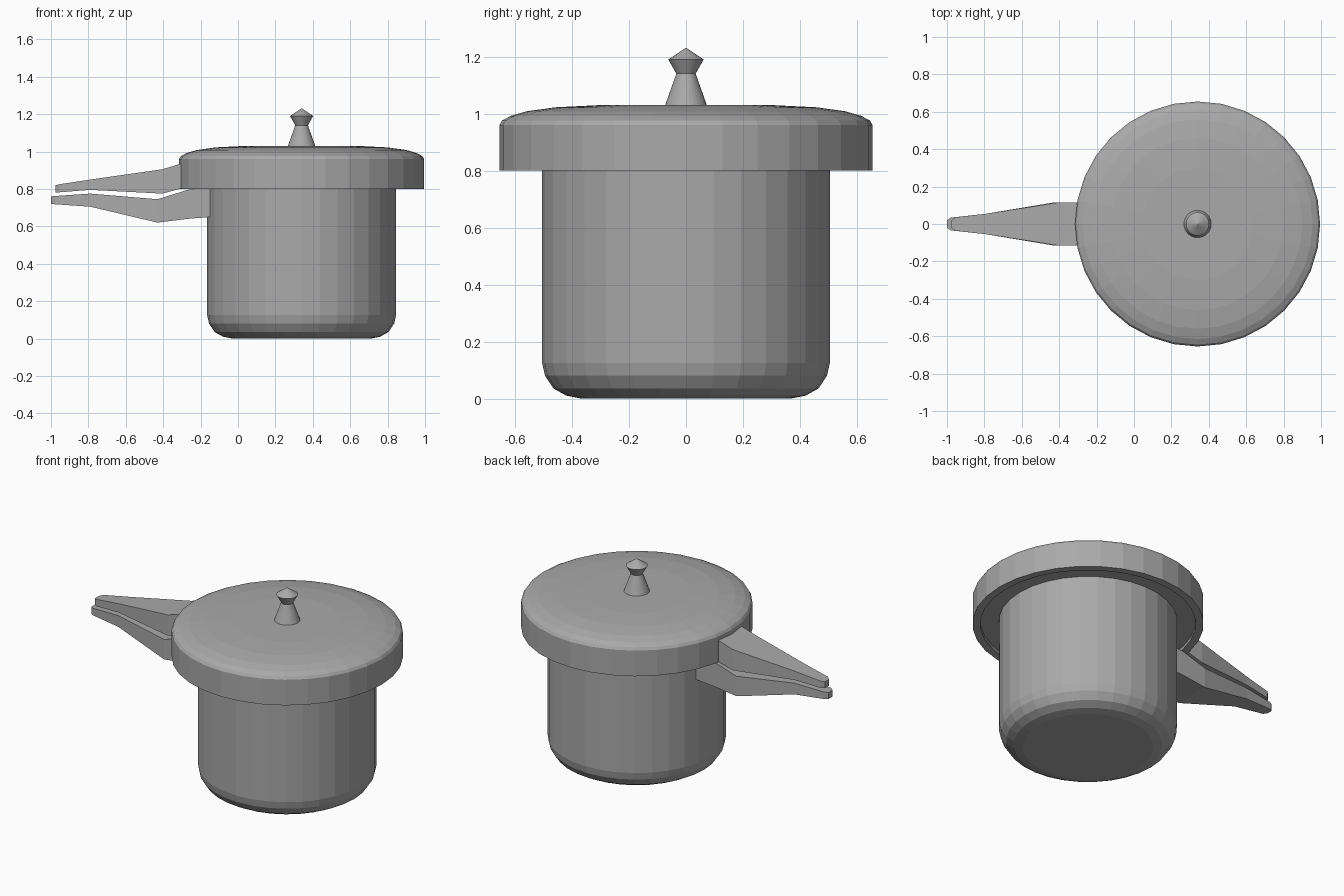
import bpy, bmesh
from math import sin, cos, pi

cube = bpy.data.objects.get("Cube")
if cube:
    bpy.data.objects.remove(cube)

AXIS_X = 0.34   # centre line of the pot
SIDES = 32

metal = bpy.data.materials.new("brushed grey metal")
metal.use_nodes = True
GREY = (0.40, 0.40, 0.40, 1)
metal.diffuse_color = GREY
metal.node_tree.nodes["Principled BSDF"].inputs["Base Color"].default_value = GREY


def finish(name, bm):
    bmesh.ops.recalc_face_normals(bm, faces=bm.faces)
    mesh = bpy.data.meshes.new(name)
    bm.to_mesh(mesh)
    bm.free()
    mesh.materials.append(metal)
    obj = bpy.data.objects.new(name, mesh)
    bpy.context.collection.objects.link(obj)
    return obj


def bridge(bm, rings):
    """Skin consecutive closed rings with quads and cap both ends."""
    for a, b in zip(rings, rings[1:]):
        n = len(a)
        for i in range(n):
            j = (i + 1) % n
            bm.faces.new((a[i], a[j], b[j], b[i]))
    bm.faces.new(rings[0])
    bm.faces.new(rings[-1])


def turned(name, profile):
    """Solid of revolution around the pot axis from (radius, z) points."""
    bm = bmesh.new()
    turns = [2 * pi * i / SIDES for i in range(SIDES)]
    rings = [[bm.verts.new((AXIS_X + r * cos(t), r * sin(t), z)) for t in turns]
             for r, z in profile]
    bridge(bm, rings)
    return finish(name, bm)


def handle(name, stations):
    """Tapered bar from (x, bottom, top, half width) stations."""
    bm = bmesh.new()
    rings = [[bm.verts.new((x, y, z)) for y, z in
              ((-w, low), (w, low), (w, high), (-w, high))]
             for x, low, high, w in stations]
    bridge(bm, rings)
    return finish(name, bm)


# Pot with a rounded base, its top tucked inside the lid
turned("pot_body", [(0.37, 0), (0.42, 0.01), (0.465, 0.035), (0.495, 0.08),
                    (0.505, 0.125), (0.505, 0.85)])

# Lid: recessed underside, hanging rim, straight wall and shallow dome
turned("lid", [(0.45, 0.82), (0.61, 0.82), (0.61, 0.80), (0.655, 0.80),
               (0.655, 0.96), (0.645, 0.976), (0.615, 0.992), (0.56, 1.008),
               (0.46, 1.022), (0.30, 1.03)])

# Pressure weight on the lid
turned("pressure_weight", [(0.073, 1.02), (0.073, 1.03), (0.034, 1.14),
                           (0.062, 1.19), (0.002, 1.23)])

# Paired handles, narrowing to chamfered tips
handle("lid_handle", [(-0.975, 0.78, 0.82, 0.02), (-0.955, 0.782, 0.825, 0.036),
                      (-0.79, 0.795, 0.85, 0.055), (-0.405, 0.775, 0.905, 0.115),
                      (-0.305, 0.802, 0.935, 0.115), (-0.27, 0.81, 0.94, 0.115)])
handle("pot_handle", [(-1.0, 0.72, 0.76, 0.02), (-0.98, 0.718, 0.762, 0.034),
                      (-0.79, 0.705, 0.775, 0.055), (-0.43, 0.62, 0.745, 0.115),
                      (-0.27, 0.64, 0.795, 0.115), (-0.12, 0.652, 0.81, 0.115)])
